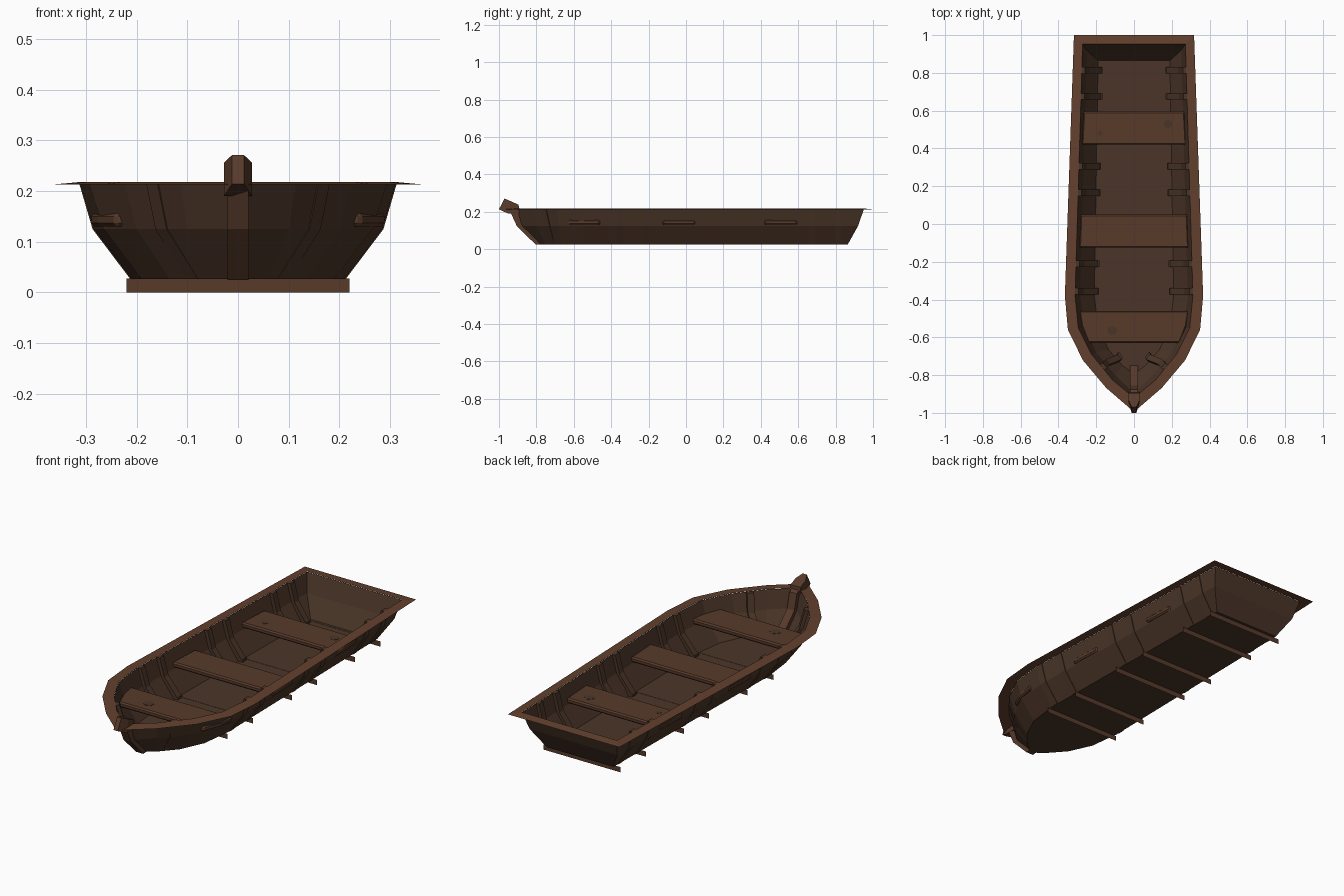
import bpy, bmesh, math
from mathutils import Vector

if "Cube" in bpy.data.objects:
    bpy.data.objects.remove(bpy.data.objects["Cube"])


def material(name, rgb):
    m = bpy.data.materials.new(name)
    m.diffuse_color = (*rgb, 1)
    m.use_nodes = True
    m.node_tree.nodes["Principled BSDF"].inputs["Base Color"].default_value = m.diffuse_color
    return m


DARK = material("dark_wood", (0.07, 0.036, 0.021))
MID = material("seat_wood", (0.095, 0.042, 0.023))
RIM = material("rim_wood", (0.125, 0.052, 0.027))


def make(name, verts, faces, mat, closed=True, bevel=0):
    bm = bmesh.new()
    vs = [bm.verts.new(v) for v in verts]
    for f in faces:
        bm.faces.new([vs[i] for i in f])
    bmesh.ops.remove_doubles(bm, verts=bm.verts, dist=1e-5)
    if closed:
        bmesh.ops.recalc_face_normals(bm, faces=bm.faces)
    me = bpy.data.meshes.new(name)
    bm.to_mesh(me)
    bm.free()
    ob = bpy.data.objects.new(name, me)
    bpy.context.collection.objects.link(ob)
    me.materials.append(mat)
    if bevel:
        mod = ob.modifiers.new("bevel", 'BEVEL')
        mod.width, mod.segments = bevel, 1
    return ob


def loft(name, rings, mat, cap0=True, cap1=True, bevel=0, closed=True):
    """Bridge closed rings of equal point count."""
    n = len(rings[0])
    faces = [(r * n + i, r * n + (i + 1) % n, (r + 1) * n + (i + 1) % n, (r + 1) * n + i)
             for r in range(len(rings) - 1) for i in range(n)]
    if cap0:
        faces.append(tuple(range(n))[::-1])
    if cap1:
        faces.append(tuple(range((len(rings) - 1) * n, len(rings) * n)))
    return make(name, [p for r in rings for p in r], faces, mat, closed, bevel)


def prism(name, outline, z0, z1, mat, bevel=0):
    return loft(name, [[(x, y, z) for x, y in outline] for z in (z0, z1)], mat, bevel=bevel)


# Half plan curves from the bow to the stern corner, one per level
BOTTOM = [(0, -.795), (.06, -.75), (.135, -.665), (.19, -.545), (.21, -.38), (.19, .865)]
KNUCKLE = [(0, -.895), (.1, -.8), (.2, -.68), (.265, -.55), (.285, -.38), (.25, .92)]
TOP = [(0, -.92), (.115, -.825), (.225, -.69), (.295, -.55), (.312, -.38), (.272, .952)]
OUTER = [(0, -.995), (.147, -.868), (.27, -.722), (.35, -.56), (.366, -.38), (.318, 1.0)]
LEVELS = [(BOTTOM, .026), (KNUCKLE, .125), (TOP, .217)]


def ring(half, z):
    return [(x, y, z) for x, y in half] + [(-x, y, z) for x, y in half[:0:-1]]


# Hull shell and the flat gunwale flange
loft("hull", [ring(c, z) for c, z in LEVELS], DARK, cap1=False, closed=False)
loft("gunwale", [ring(OUTER, .213), ring(TOP, .218)], RIM, False, False, closed=False)


def x_at(curve, y):
    for (x0, y0), (x1, y1) in zip(curve, curve[1:]):
        if y0 <= y <= y1:
            return x0 + (x1 - x0) * (y - y0) / (y1 - y0)
    return curve[-1][0]


# Ribs follow the hull section and end in a short foot on the floor
def rib(name, path, inward):
    inward = Vector(inward).normalized()
    side = Vector((-inward.y, inward.x, 0)) * .017
    rings = []
    for k, p in enumerate(path):
        p = Vector(p)
        up = Vector((0, 0, .012 if k < 2 else 0))
        a, b = p - inward * .003, p + inward * (.018 if k else 0) + up
        rings.append([a - side, a + side, b + side, b - side])
    loft(name, rings, DARK)


for s, label in ((1, "right"), (-1, "left")):
    for i, y in enumerate((.815, .675, .305, .165, -.21, -.355)):
        xs = [x_at(c, y) for c, z in LEVELS]
        path = [(s * (xs[0] - .025), y, .027)] + [(s * x, y, z) for x, (c, z) in zip(xs, LEVELS)]
        rib(f"rib_{label}_{i}", path, (-s, 0, 0))
    rib(f"bow_rib_{label}", [(s * .07, -.69, .027), (s * .088, -.715, .027),
                             (s * .15, -.74, .125), (s * .168, -.76, .216)], (-s * .76, .65, 0))

# Thin cross battens under the floor
for i, y in enumerate((.85, .64, .33, .125, -.19, -.40)):
    make(f"batten_{i}", [(-.22, y, 0), (.22, y, 0), (.22, y, .027), (-.22, y, .027)],
         [(0, 1, 2, 3)], MID, False)

# Seats, whose ends poke through the hull sides
for name, w0, y0, w1, y1 in (("stern_seat", .277, .42, .268, .595),
                             ("middle_seat", .29, -.125, .283, .05),
                             ("bow_seat", .243, -.63, .291, -.46)):
    pts = [(-w0, y0), (w0, y0), (w1, y1), (-w1, y1)]
    if name == "bow_seat":
        pts = [(-w0, y0), (w0, y0), (.278, -.54), (w1, y1), (-w1, y1), (-.278, -.54)]
    prism(name, pts, .13, .157, MID, bevel=.007)

# Wood knots on the seats
for i, (x, y, r) in enumerate(((.18, .53, .026), (-.18, .48, .014), (-.115, -.565, .028))):
    hexa = [(x + r * math.cos(a * math.pi / 3 + .4), y + r * .9 * math.sin(a * math.pi / 3 + .4))
            for a in range(6)]
    prism(f"knot_{i}", hexa, .155, .1585, DARK)

# Stem along the bow, with a chamfered head
stem = [(-.945, .212), (-.905, .125), (-.803, .024), (-.75, .03), (-.855, .13), (-.875, .21), (-.9, .225)]
loft("stem", [[(x, y, z) for y, z in stem] for x in (-.021, .021)], MID)


def head(rows):
    return [(x, y, z) for x, y, z in rows] + [(-x, y, z) for x, y, z in rows[::-1]]


loft("stem_head", [head([(.012, -1, .214), (.028, -.95, .19), (.028, -.89, .19)]),
                   head([(.012, -.97, .271), (.028, -.935, .256), (.028, -.895, .238)])], MID)
